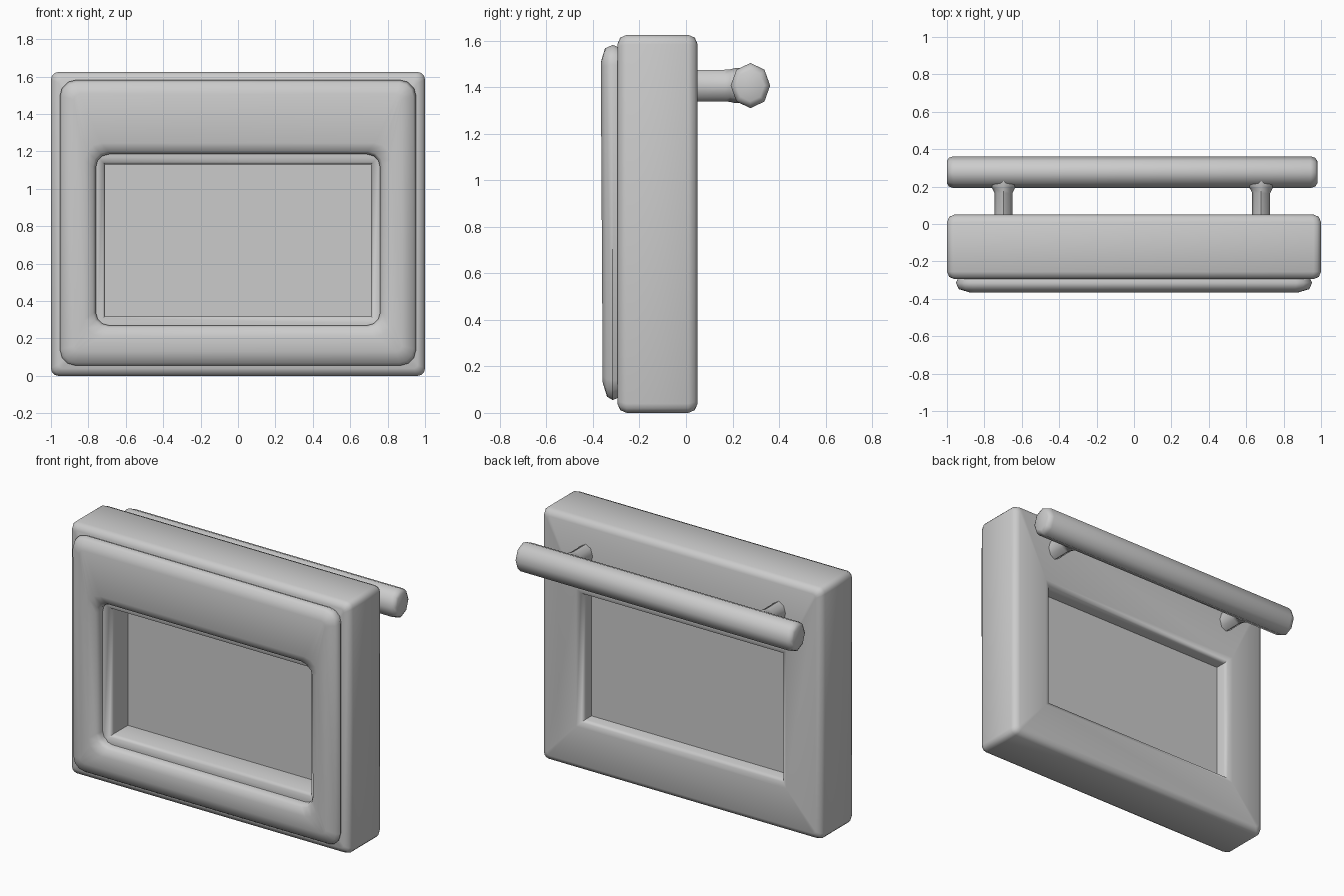
import bpy, bmesh, math
from mathutils import Vector

cube = bpy.data.objects.get("Cube")
if cube:
    bpy.data.objects.remove(cube, do_unlink=True)

grey = bpy.data.materials.new("warm_grey_enamel")
grey.use_nodes = True
colour = (0.6, 0.6, 0.6, 1)
grey.diffuse_color = colour
grey.node_tree.nodes["Principled BSDF"].inputs["Base Color"].default_value = colour


def finish(name, bm, angle=50):
    bmesh.ops.remove_doubles(bm, verts=bm.verts, dist=0.0005)
    bmesh.ops.recalc_face_normals(bm, faces=bm.faces)
    mesh = bpy.data.meshes.new(name)
    bm.to_mesh(mesh)
    bm.free()
    obj = bpy.data.objects.new(name, mesh)
    bpy.context.collection.objects.link(obj)
    mesh.materials.append(grey)
    bpy.ops.object.select_all(action='DESELECT')
    obj.select_set(True)
    bpy.context.view_layer.objects.active = obj
    bpy.ops.object.shade_smooth_by_angle(angle=math.radians(angle))
    return obj


def rounded_rect(hx, z0, z1, r, y, steps=3):
    """Rectangle loop in the xz plane with rounded corners."""
    pts = []
    corners = [(hx - r, z1 - r), (r - hx, z1 - r), (r - hx, z0 + r), (hx - r, z0 + r)]
    for c, (cx, cz) in enumerate(corners):
        for i in range(steps + 1):
            a = math.pi / 2 * (c + i / steps)
            pts.append(Vector((cx + r * math.cos(a), y, cz + r * math.sin(a))))
    return pts


def bridge(bm, loops, closed=False, caps=False):
    rings = [[bm.verts.new(p) for p in loop] for loop in loops]
    pairs = list(zip(rings, rings[1:]))
    if closed:
        pairs.append((rings[-1], rings[0]))
    for a, b in pairs:
        n = len(a)
        for i in range(n):
            j = (i + 1) % n
            bm.faces.new((a[i], a[j], b[j], b[i]))
    if caps:
        bm.faces.new(rings[0])
        bm.faces.new(rings[-1])


def frame(name, outer, inner, profile, lean=0.0):
    """Sweep (side, inset, y, corner radius) rows round a rectangular opening."""
    bm = bmesh.new()
    loops = []
    for side, d, y, r in profile:
        hx, z0, z1 = outer if side == "out" else inner
        loops.append(rounded_rect(hx - d, z0 + d, z1 - d, r, y))
    bridge(bm, loops, closed=True)
    # Slight backward lean of the front face
    if lean:
        for v in bm.verts:
            if v.co.y < -0.32:
                v.co.y += lean * (0.8 - v.co.z)
    return finish(name, bm)


# Door body with a bevelled opening through it
frame("door_body", (1.0, 0.0, 1.625), (0.71, 0.32, 1.13), [
    ("out", 0.04, -0.295, 0.02), ("out", 0.012, -0.283, 0.035),
    ("out", 0.0, -0.255, 0.04), ("out", 0.0, 0.01, 0.04),
    ("out", 0.012, 0.038, 0.035), ("out", 0.04, 0.05, 0.02),
    ("in", -0.04, 0.05, 0.0), ("in", -0.012, 0.038, 0.0),
    ("in", 0.0, 0.01, 0.0), ("in", 0.0, -0.255, 0.0),
    ("in", -0.012, -0.283, 0.0), ("in", -0.04, -0.295, 0.0)])

# Raised padded frame on the front
frame("front_frame", (0.952, 0.055, 1.582), (0.76, 0.27, 1.185), [
    ("out", 0.015, -0.28, 0.075), ("out", 0.0, -0.315, 0.085),
    ("out", 0.015, -0.344, 0.075), ("out", 0.075, -0.362, 0.03),
    ("in", -0.06, -0.362, 0.09), ("in", -0.015, -0.346, 0.08),
    ("in", 0.0, -0.32, 0.07), ("in", 0.0, -0.28, 0.07)], lean=0.006)

# Window pane in the middle of the opening
bm = bmesh.new()
bridge(bm, [rounded_rect(0.73, 0.30, 1.15, 0.0, y) for y in (-0.11, -0.05)], caps=True)
finish("window_pane", bm)


def octagon(rx, rz, y, turn=0.0):
    return [Vector((rx * math.cos(a), y, rz * math.sin(a)))
            for a in (math.tau * (i + turn) / 8 for i in range(8))]


# Eight-sided handle bar with bevelled ends
bm = bmesh.new()
loops = []
for x, s in [(-1.0, 0.7), (-0.99, 0.9), (-0.965, 1), (0.945, 1), (0.97, 0.9), (0.98, 0.7)]:
    loops.append([Vector((x, 0.277 + p.x, 1.407 + p.z))
                  for p in octagon(0.085 * s, 0.097 * s, 0)])
bridge(bm, loops, caps=True)
finish("handle_bar", bm)

# Flared posts joining the bar to the door
for name, x in (("handle_post_right", -0.698), ("handle_post_left", 0.68)):
    bm = bmesh.new()
    rows = [(0.03, 0.048, 0.068), (0.165, 0.048, 0.068),
            (0.19, 0.06, 0.07), (0.21, 0.08, 0.075), (0.25, 0.08, 0.075)]
    bridge(bm, [[p + Vector((x, 0, 1.407)) for p in octagon(rx, rz, y)]
                for y, rx, rz in rows], caps=True)
    finish(name, bm)
